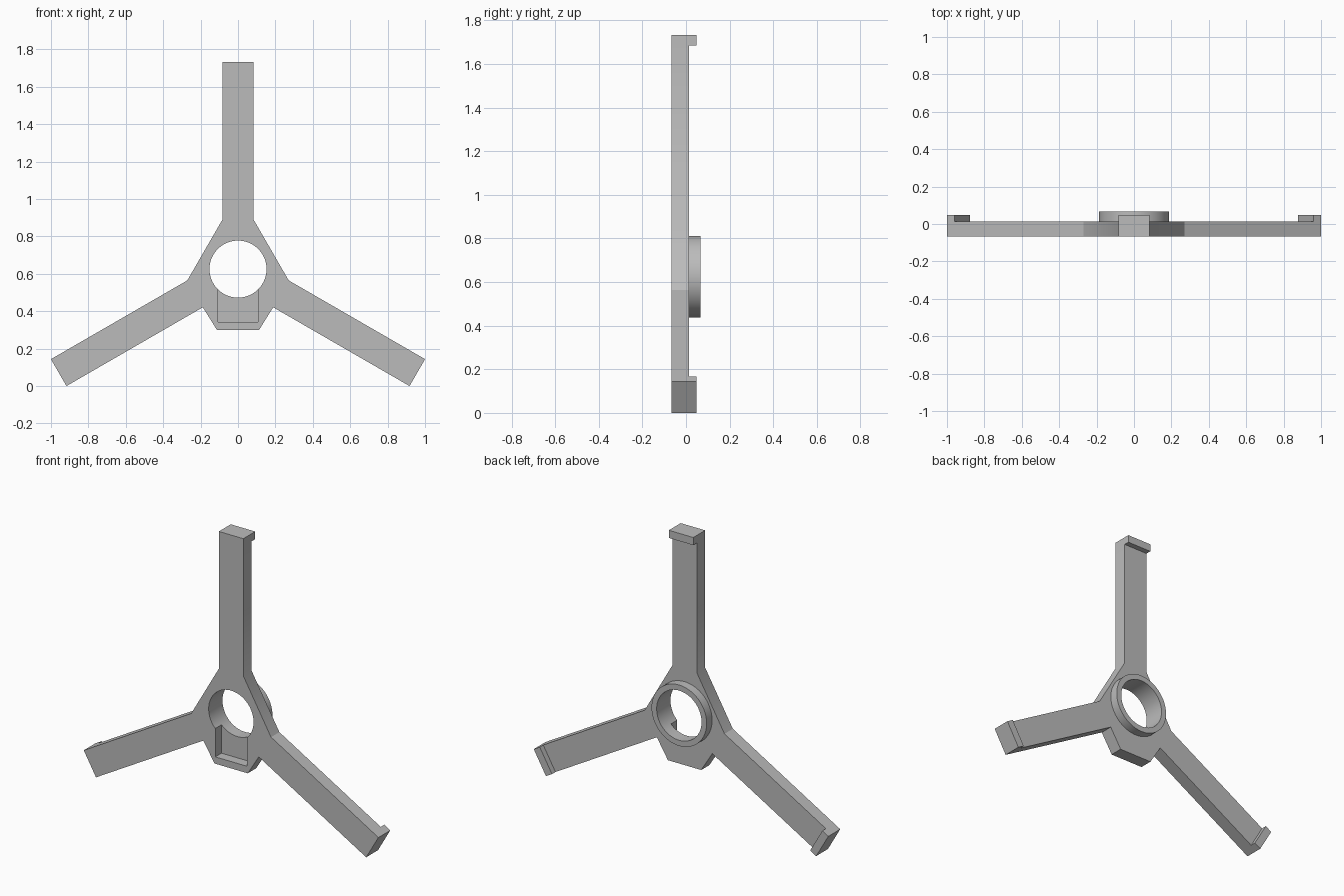
import bpy
import bmesh
from math import radians, sin, cos, pi
from mathutils import Matrix, Vector

if "Cube" in bpy.data.objects:
    bpy.data.objects.remove(bpy.data.objects["Cube"])

CENTRE = 0.625                     # height of the hub axis
FRONT, BACK = -0.067, 0.014        # plate faces
LIP_BACK, RING_BACK = 0.048, 0.067
REACH, HALF = 1.107, 0.083         # arm length and half width
ROOT = 0.265                       # where the arms meet the hub
HOLE, RING = 0.1525, 0.187

grey = bpy.data.materials.new("plain grey")
grey.use_nodes = True
colour = (0.5, 0.5, 0.5, 1)
grey.diffuse_color = colour
grey.node_tree.nodes["Principled BSDF"].inputs["Base Color"].default_value = colour


def prism(name, outline, y0, y1):
    """Extrude an (x, z) outline, relative to the hub axis, from y0 to y1."""
    bm = bmesh.new()
    face = bm.faces.new([bm.verts.new((x, y0, z + CENTRE)) for x, z in outline])
    moved = bmesh.ops.extrude_face_region(bm, geom=[face])["geom"]
    verts = [v for v in moved if isinstance(v, bmesh.types.BMVert)]
    bmesh.ops.translate(bm, verts=verts, vec=(0, y1 - y0, 0))
    bmesh.ops.recalc_face_normals(bm, faces=bm.faces)
    mesh = bpy.data.meshes.new(name)
    bm.to_mesh(mesh)
    bm.free()
    mesh.materials.append(grey)
    obj = bpy.data.objects.new(name, mesh)
    bpy.context.collection.objects.link(obj)
    return obj


def turn(points, degrees):
    rot = Matrix.Rotation(radians(degrees), 2)
    return [tuple(rot @ Vector(p)) for p in points]


def circle(radius, count=96):
    return [(radius * cos(2 * pi * i / count), radius * sin(2 * pi * i / count))
            for i in range(count)]


def rectangle(half, low, high):
    return [(-half, low), (-half, high), (half, high), (half, low)]


def cut(target, cutter):
    mod = target.modifiers.new("cut", "BOOLEAN")
    mod.operation = "DIFFERENCE"
    mod.solver = "EXACT"
    mod.object = cutter
    bpy.context.view_layer.objects.active = target
    bpy.ops.object.modifier_apply(modifier=mod.name)
    bpy.data.objects.remove(cutter)


# Three-armed plate with the hub's lower tab
arm = [(-HALF, ROOT), (-HALF, REACH), (HALF, REACH), (HALF, ROOT)]
tab = [(0.113, -0.325), (-0.113, -0.325)]
plate = prism("three_arm_plate", arm + turn(arm, -120) + tab + turn(arm, 120), FRONT, BACK)

# Collar behind the hub
ring = prism("hub_collar", circle(RING), BACK, RING_BACK)

# Bore through both, and the pocket open to the front and to the bore
for part in (plate, ring):
    cut(part, prism("bore_cutter", circle(HOLE), -0.2, 0.2))
cut(plate, prism("pocket_cutter", rectangle(0.107, -0.283, -0.05), -0.2, FRONT + 0.06))

# Lips on the back of the arm tips
for name, angle in (("top_lip", 0), ("left_lip", -120), ("right_lip", 120)):
    prism(name, turn(rectangle(HALF, REACH - 0.047, REACH), angle), BACK, LIP_BACK)

# Smooth round walls, sharp edges elsewhere
bpy.ops.object.select_all(action="DESELECT")
for part in (plate, ring):
    part.select_set(True)
bpy.context.view_layer.objects.active = plate
bpy.ops.object.shade_smooth_by_angle(angle=radians(30))
